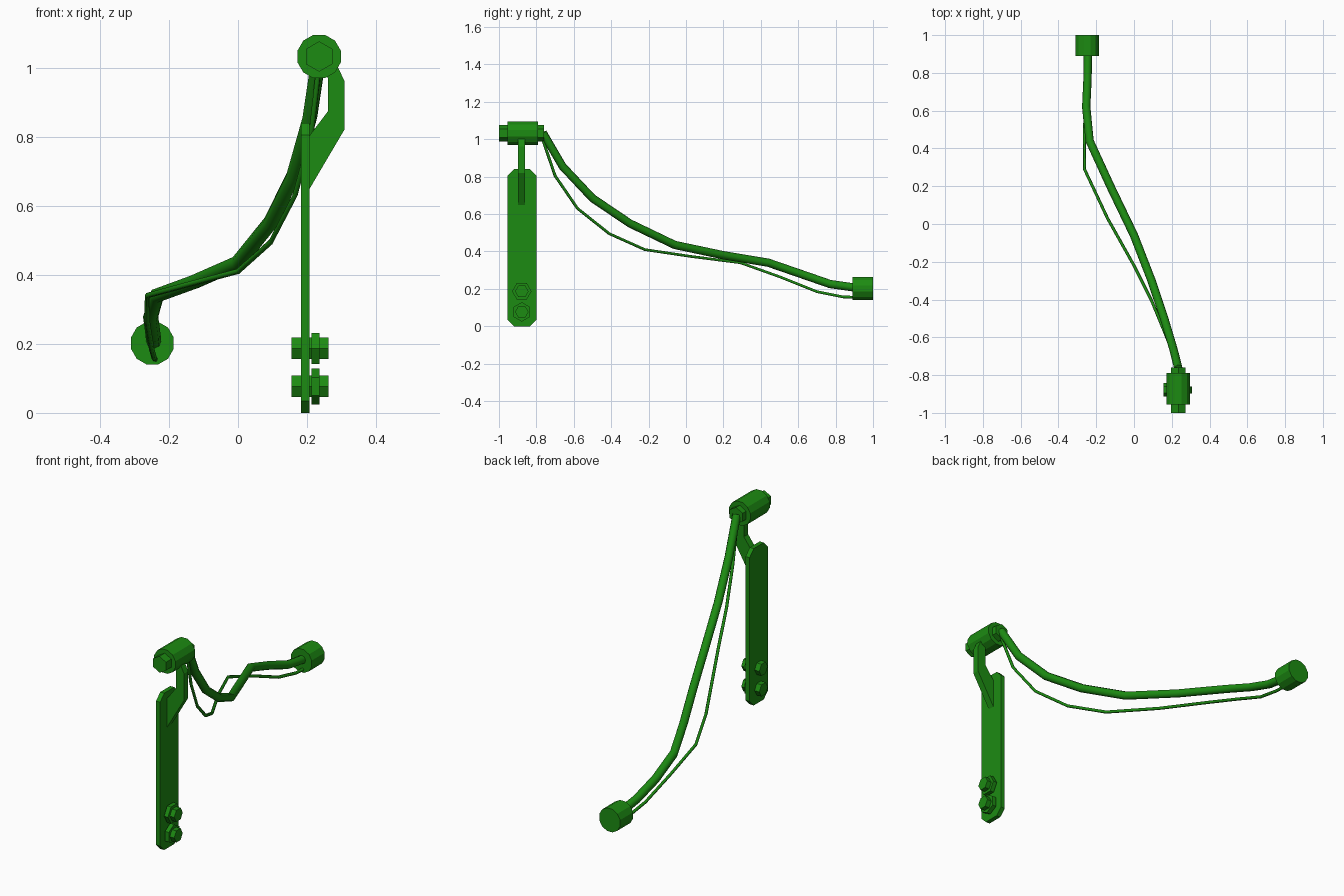
import bpy, bmesh
from math import pi, cos, sin
from mathutils import Vector

if "Cube" in bpy.data.objects:
    bpy.data.objects.remove(bpy.data.objects["Cube"])

green = bpy.data.materials.new("green")
green.diffuse_color = (0.012, 0.26, 0.006, 1)
green.use_nodes = True
green.node_tree.nodes["Principled BSDF"].inputs["Base Color"].default_value = green.diffuse_color


def prism(name, points, direction):
    """Extrude a planar outline along a direction vector."""
    bm = bmesh.new()
    face = bm.faces.new([bm.verts.new(p) for p in points])
    ext = bmesh.ops.extrude_face_region(bm, geom=[face])
    moved = [v for v in ext["geom"] if isinstance(v, bmesh.types.BMVert)]
    bmesh.ops.translate(bm, verts=moved, vec=Vector(direction))
    bmesh.ops.recalc_face_normals(bm, faces=bm.faces)
    mesh = bpy.data.meshes.new(name)
    bm.to_mesh(mesh)
    bm.free()
    mesh.materials.append(green)
    ob = bpy.data.objects.new(name, mesh)
    bpy.context.collection.objects.link(ob)
    return ob


def ring(n, r, phase):
    return [(r * cos(phase + 2 * pi * i / n), r * sin(phase + 2 * pi * i / n)) for i in range(n)]


def rod_y(name, x, z, y0, y1, r, n, phase):
    return prism(name, [(x + a, y0, z + b) for a, b in ring(n, r, phase)], (0, y1 - y0, 0))


def rod_x(name, y, z, x0, x1, r, n, phase):
    return prism(name, [(x0, y + a, z + b) for a, b in ring(n, r, phase)], (x1 - x0, 0, 0))


def tube(name, points, r, res):
    cu = bpy.data.curves.new(name, "CURVE")
    cu.dimensions = "3D"
    cu.bevel_depth = r
    cu.bevel_resolution = res
    cu.use_fill_caps = True
    sp = cu.splines.new("POLY")
    sp.points.add(len(points) - 1)
    for p, co in zip(sp.points, points):
        p.co = (*co, 1)
    cu.materials.append(green)
    ob = bpy.data.objects.new(name, cu)
    bpy.context.collection.objects.link(ob)
    bpy.ops.object.select_all(action="DESELECT")
    ob.select_set(True)
    bpy.context.view_layer.objects.active = ob
    bpy.ops.object.convert(target="MESH")


# Upright plate with clipped corners
y0, y1, h, c = -0.955, -0.80, 0.84, 0.035
outline = [(y0 + c, 0), (y1 - c, 0), (y1, c), (y1, h - c),
           (y1 - c, h), (y0 + c, h), (y0, h - c), (y0, c)]
prism("mounting_plate", [(0.183, y, z) for y, z in outline], (0.024, 0, 0))

# Offset bracket joining the plate to the pivot housing
bracket = [(0.205, 0.645), (0.308, 0.82), (0.308, 0.962), (0.285, 1.01),
           (0.245, 1.01), (0.26, 0.97), (0.26, 0.873), (0.205, 0.80)]
prism("bracket", [(x, -0.897, z) for x, z in bracket], (0, 0.036, 0))

# Pivot housing with the hexagonal core showing at both ends
rod_y("pivot_housing", 0.235, 1.032, -0.955, -0.79, 0.065, 12, pi / 12)
rod_y("pivot_core", 0.235, 1.032, -1.0, -0.76, 0.044, 6, pi / 2)

# Far end fitting
rod_y("end_fitting", -0.248, 0.202, 0.89, 1.0, 0.064, 12, pi / 12)

# Mounting bolts and nuts
for i, (z, turn) in enumerate([(0.077, pi / 2), (0.187, 0)]):
    rod_x(f"bolt_{i}", -0.878, z, 0.155, 0.262, 0.036, 6, 0)
    rod_x(f"nut_{i}", -0.878, z, 0.213, 0.236, 0.052, 6, turn)

# Thick hose
tube("hose", [(0.235, -0.765, 1.035), (0.208, -0.66, 0.855), (0.16, -0.5, 0.685),
              (0.093, -0.3, 0.55), (0.0, -0.06, 0.435), (-0.125, 0.2, 0.38),
              (-0.235, 0.44, 0.34), (-0.253, 0.62, 0.278), (-0.246, 0.77, 0.226),
              (-0.244, 0.91, 0.206)], 0.022, 2)

# Thin cable hanging beside it
tube("cable", [(0.235, -0.77, 1.01), (0.212, -0.70, 0.805), (0.165, -0.58, 0.63),
               (0.095, -0.41, 0.495), (0.0, -0.22, 0.41), (-0.14, 0.03, 0.373),
               (-0.262, 0.29, 0.34), (-0.263, 0.5, 0.265), (-0.25, 0.7, 0.185),
               (-0.242, 0.84, 0.157), (-0.24, 0.9, 0.156)], 0.008, 1)
